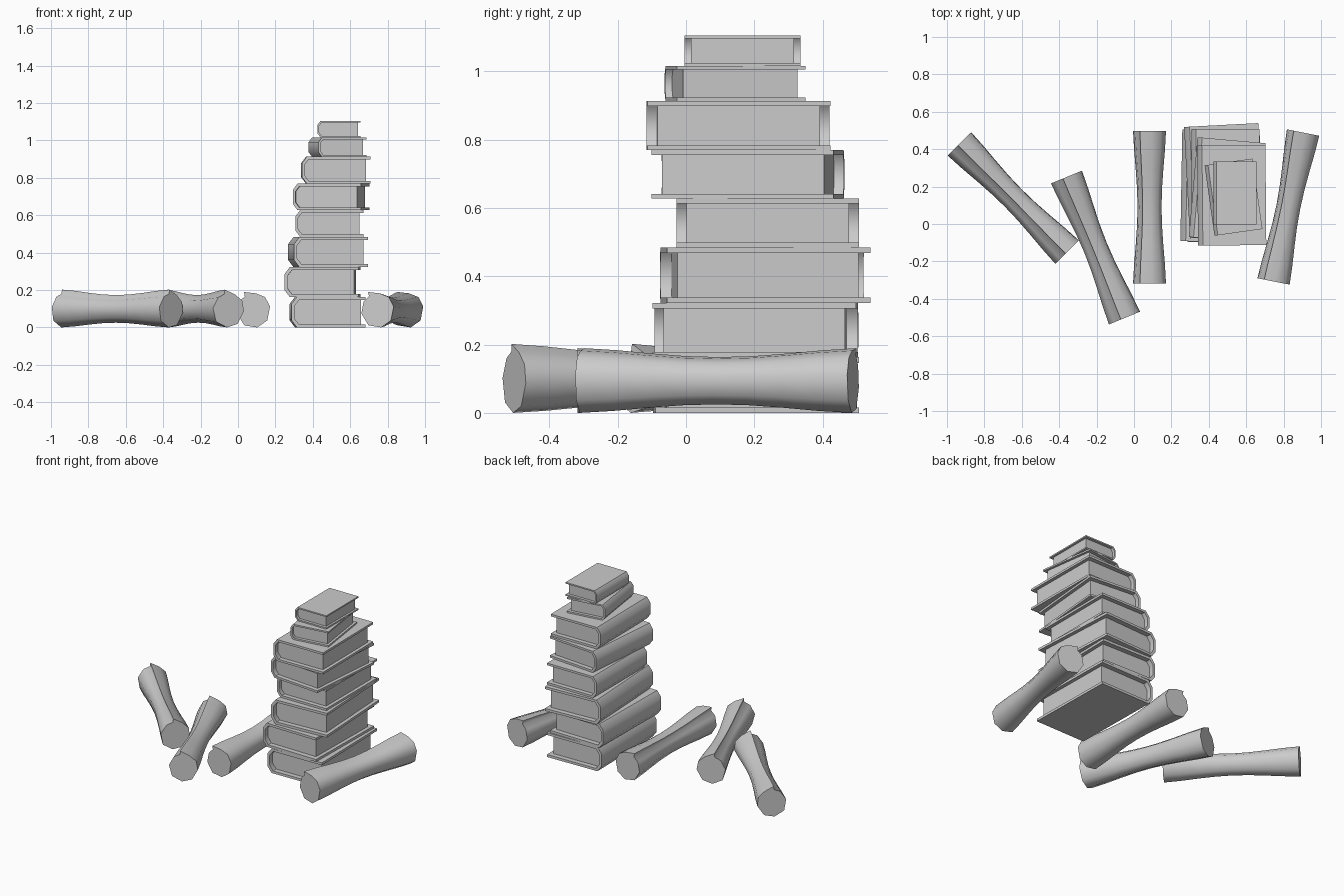
import bpy, bmesh, math
from mathutils import Vector, Matrix

if "Cube" in bpy.data.objects:
    bpy.data.objects.remove(bpy.data.objects["Cube"], do_unlink=True)

paper = bpy.data.materials.new("plain_grey")
paper.use_nodes = True
paper.diffuse_color = (0.6, 0.6, 0.6, 1)
paper.node_tree.nodes["Principled BSDF"].inputs["Base Color"].default_value = (0.6, 0.6, 0.6, 1)


def loft(name, rings, matrix, angle):
    """Join equal rings of points into a capped solid."""
    bm = bmesh.new()
    loops = [[bm.verts.new(p) for p in ring] for ring in rings]
    n = len(loops[0])
    for a, b in zip(loops, loops[1:]):
        for i in range(n):
            j = (i + 1) % n
            bm.faces.new((a[i], a[j], b[j], b[i]))
    bm.faces.new(loops[0])
    bm.faces.new(loops[-1])
    bmesh.ops.recalc_face_normals(bm, faces=bm.faces)
    mesh = bpy.data.meshes.new(name)
    bm.to_mesh(mesh)
    bm.free()
    mesh.materials.append(paper)
    obj = bpy.data.objects.new(name, mesh)
    bpy.context.collection.objects.link(obj)
    obj.matrix_world = matrix
    bpy.ops.object.select_all(action='DESELECT')
    obj.select_set(True)
    bpy.context.view_layer.objects.active = obj
    bpy.ops.object.shade_smooth_by_angle(angle=math.radians(angle))
    return obj


def spine_chain(left, right, low, high, dx, dz):
    """C-shaped outline with a bevelled spine on the left."""
    return [(right, low), (left + dx, low), (left, low + dz),
            (left, high - dz), (left + dx, high), (right, high)]


def book(number, x0, x1, y0, y1, z0, z1, width, length, turn):
    h, hw, hl = z1 - z0, width / 2, length / 2
    t = 0.1 * h
    place = (Matrix.Translation(((x0 + x1) / 2, (y0 + y1) / 2, z0))
             @ Matrix.Rotation(math.radians(turn), 4, 'Z'))
    outer = spine_chain(-hw, hw, 0, h, 0.18 * h, 0.24 * h)
    inner = spine_chain(-hw + t, hw, t, h - t, 0.15 * h, 0.2 * h)
    block = spine_chain(-hw + t, hw - 0.06 * width, t, h - t, 0.15 * h, 0.2 * h)
    cover = outer + inner[::-1]
    inset = hl - 0.055 * length
    loft(f"book_cover_{number}", [[(x, y, z) for x, z in cover] for y in (-hl, hl)], place, 50)
    loft(f"book_pages_{number}", [[(x, y, z) for x, z in block] for y in (-inset, inset)], place, 30)


# Stack of books: x range, y range, z range, width, length, turn
big, mid = (0.397, 0.596), (0.365, 0.535)
stack = [
    (0.275, 0.682, -0.097, 0.507, 0, 0.163, *big, 1),
    (0.243, 0.66, -0.098, 0.504, 0.163, 0.322, *big, -1),
    (0.265, 0.698, -0.077, 0.54, 0.322, 0.484, *big, 3),
    (0.307, 0.671, -0.028, 0.507, 0.484, 0.627, *mid, 0),
    (0.291, 0.705, -0.10, 0.463, 0.627, 0.769, *mid, -5),
    (0.34, 0.705, -0.115, 0.422, 0.769, 0.913, *mid, 0.5),
    (0.377, 0.687, -0.063, 0.35, 0.913, 1.015, 0.259, 0.38, 8),
    (0.425, 0.655, -0.004, 0.335, 1.015, 1.105, 0.23, 0.339, 0),
]
for i, entry in enumerate(stack):
    book(i + 1, *entry)

# Rolled sheet outline: raised loose edge, then clockwise to the tucked edge
ROLL = [(-0.03, 0.105), (0.03, 0.085), (0.075, 0.055), (0.09, 0), (0.06, -0.07),
        (0, -0.095), (-0.065, -0.07), (-0.09, 0), (-0.065, 0.06), (-0.03, 0.082)]


def scroll(number, front, back, roll):
    a, b = Vector((*front, 0)), Vector((*back, 0))
    axis = b - a
    yaw = math.atan2(-axis.x, axis.y)
    c, s = math.cos(math.radians(roll)), math.sin(math.radians(roll))
    outline = [(u * c - v * s, u * s + v * c) for u, v in ROLL]
    floor = -min(v for u, v in outline)
    steps = 8
    rings = []
    for i in range(steps + 1):
        f = i / steps
        pinch = 1 - 0.27 * math.sin(math.pi * f) ** 1.5
        rings.append([(u * pinch, f * axis.length, v * pinch) for u, v in outline])
    place = Matrix.Translation((a.x, a.y, floor)) @ Matrix.Rotation(yaw, 4, 'Z')
    loft(f"paper_scroll_{number}", rings, place, 60)


# Scrolls on the floor: front end, back end, roll
for i, entry in enumerate([
    ((-0.358, -0.15), (-0.933, 0.428), -10),
    ((-0.051, -0.503), (-0.361, 0.251), -5),
    ((0.083, -0.317), (0.083, 0.497), 12),
    ((0.746, -0.307), (0.904, 0.489), 12),
]):
    scroll(i + 1, *entry)
